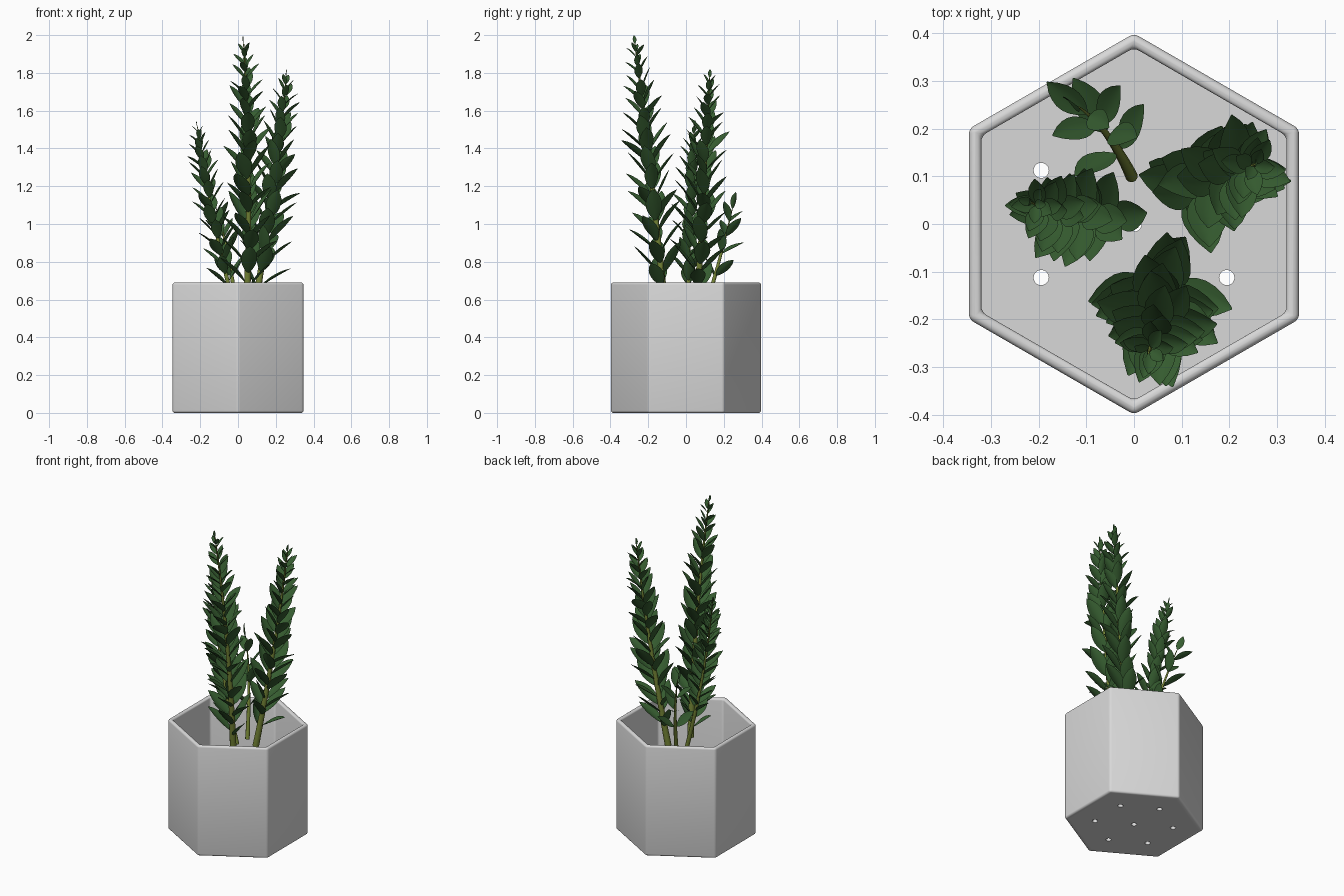
import bpy, bmesh, math, random
from mathutils import Vector

random.seed(4)
cube = bpy.data.objects.get("Cube")
if cube:
    bpy.data.objects.remove(cube, do_unlink=True)


def material(name, rgb):
    m = bpy.data.materials.new(name)
    m.use_nodes = True
    m.diffuse_color = (*rgb, 1)
    m.node_tree.nodes["Principled BSDF"].inputs["Base Color"].default_value = (*rgb, 1)
    return m


grey = material("stone grey", (0.69, 0.69, 0.69))
leaf_green = material("leaf green", (0.037, 0.11, 0.03))
stem_green = material("stem olive", (0.17, 0.225, 0.035))


def link(name, data, mat):
    obj = bpy.data.objects.new(name, data)
    bpy.context.collection.objects.link(obj)
    data.materials.append(mat)
    return obj


def mesh_object(name, bm, mat):
    me = bpy.data.meshes.new(name)
    bm.to_mesh(me)
    bm.free()
    return link(name, me, mat)


def circle(sides, radius, centre=(0, 0), turn=0.0):
    return [(centre[0] + radius * math.cos(turn + math.tau * i / sides),
             centre[1] + radius * math.sin(turn + math.tau * i / sides))
            for i in range(sides)]


# Six-sided pot wall: one profile carried round the corners
HEIGHT, FLOOR, OUTER, INNER = 0.69, 0.03, 0.4, 0.37
CORNER = math.pi / 6
bm = bmesh.new()
rings = [[bm.verts.new((x, y, z)) for x, y in circle(6, radius, turn=CORNER)]
         for radius, z in ((INNER, FLOOR), (INNER, HEIGHT), (OUTER, HEIGHT), (OUTER, 0), (INNER, 0))]
for a, b in zip(rings, rings[1:]):
    for i in range(6):
        j = (i + 1) % 6
        bm.faces.new((a[i], a[j], b[j], b[i])).smooth = True
bmesh.ops.recalc_face_normals(bm, faces=bm.faces)
pot = mesh_object("pot_wall", bm, grey)
bevel = pot.modifiers.new("rounded edges", "BEVEL")
bevel.width, bevel.segments = 0.012, 4
bevel.limit_method = "ANGLE"

# Pot floor: filled outline with one middle drain hole and six around it
plate = bpy.data.curves.new("pot_floor", "CURVE")
plate.dimensions = "2D"
plate.fill_mode = "BOTH"
plate.extrude = FLOOR / 2
spots = [(0, 0)] + circle(6, 0.225, turn=CORNER)
for outline in [circle(6, INNER, turn=CORNER)] + [circle(20, 0.016, s) for s in spots]:
    spline = plate.splines.new("POLY")
    spline.points.add(len(outline) - 1)
    spline.use_cyclic_u = True
    for p, (x, y) in zip(spline.points, outline):
        p.co = (x, y, 0, 1)
link("pot_floor", plate, grey).location.z = FLOOR / 2


def add_leaf(bm, origin, along, across, normal, length, bend):
    """Pointed oval blade, cupped about its midrib and bent along its length."""
    rows, cols = 8, (-1, -0.5, 0, 0.5, 1)
    grid = []
    for r in range(rows):
        t = r / (rows - 1)
        half = length * (0.01 + 0.21 * max(0, math.sin(math.pi * t)) ** 0.8)
        grid.append([bm.verts.new(origin + along * length * t + across * half * s
                                  + normal * (0.3 * half * abs(s) ** 1.5 + bend * length * t * t))
                     for s in cols])
    for a, b in zip(grid, grid[1:]):
        for i in range(len(cols) - 1):
            bm.faces.new((a[i], a[i + 1], b[i + 1], b[i])).smooth = True


def frame(tangent, angle):
    """Direction out from the stem, and the direction across it."""
    out = Vector((math.cos(angle), math.sin(angle), 0))
    out = (out - tangent * out.dot(tangent)).normalized()
    return out, tangent.cross(out)


def stalk(name, base, mid, tip, thick, pairs, first, longest, shortest, twist):
    base, mid, tip = Vector(base), Vector(mid), Vector(tip)
    ctrl = mid * 2 - (base + tip) / 2

    def point(t):
        return base * (1 - t) ** 2 + ctrl * 2 * t * (1 - t) + tip * t * t

    def tangent(t):
        return ((ctrl - base) * (1 - t) + (tip - ctrl) * t).normalized()

    def radius(t):
        return thick * (1 - 0.85 * t)

    # Tapered stem
    curve = bpy.data.curves.new(name + "_stem", "CURVE")
    curve.dimensions = "3D"
    curve.bevel_depth, curve.bevel_resolution = 1.0, 3
    curve.use_fill_caps = True
    spline = curve.splines.new("POLY")
    count = 16
    spline.points.add(count - 1)
    for i, p in enumerate(spline.points):
        t = i / (count - 1)
        p.co = (*point(t), 1)
        p.radius = radius(t)
    spline.use_smooth = True
    link(name + "_stem", curve, stem_green)

    # Opposite leaf pairs, each turned about a quarter from the last
    bm = bmesh.new()
    for i in range(pairs):
        u = (i / pairs) ** 0.88
        size = shortest + (longest - shortest) * (1 - u ** 3.2)
        for side in (0, math.pi):
            angle = twist + i * math.pi / 2 + side + random.uniform(-0.4, 0.4)
            t = first + (1 - first) * u + random.uniform(-0.01, 0.01)
            tan = tangent(t)
            out, across = frame(tan, angle)
            lean = math.radians(43 - 5 * u + random.uniform(-6, 6))
            along = tan * math.cos(lean) + out * math.sin(lean)
            normal = tan * math.sin(lean) - out * math.cos(lean)
            # Roll the blade a little about its midrib
            roll = random.uniform(-0.3, 0.3)
            face = normal * math.cos(roll) + across * math.sin(roll)
            add_leaf(bm, point(t) + out * radius(t) * 0.7, along, along.cross(face), face,
                     size * random.uniform(0.9, 1.08), random.uniform(-0.05, 0.08))
    # Tip leaf
    out, across = frame(tangent(1), twist)
    add_leaf(bm, tip, tangent(1), across, -out, shortest, 0.0)
    mesh_object(name + "_leaves", bm, leaf_green)


# Four stalks spreading from the middle of the pot
TWIST = math.radians(-10)
stalk("tall_front", (0.045, -0.11, 0.54), (0.055, -0.185, 1.25), (0.03, -0.27, 1.955),
      0.02, 29, 0.1, 0.19, 0.045, TWIST)
stalk("left", (0.085, 0.055, 0.54), (0.185, 0.095, 1.18), (0.255, 0.125, 1.775),
      0.019, 26, 0.1, 0.185, 0.045, TWIST)
stalk("right", (-0.015, 0.012, 0.54), (-0.135, 0.02, 1.05), (-0.215, 0.045, 1.515),
      0.013, 23, 0.14, 0.145, 0.035, TWIST)
stalk("short_back", (-0.005, 0.1, 0.54), (-0.055, 0.185, 0.84), (-0.115, 0.245, 1.08),
      0.013, 4, 0.3, 0.145, 0.095, math.radians(45))
